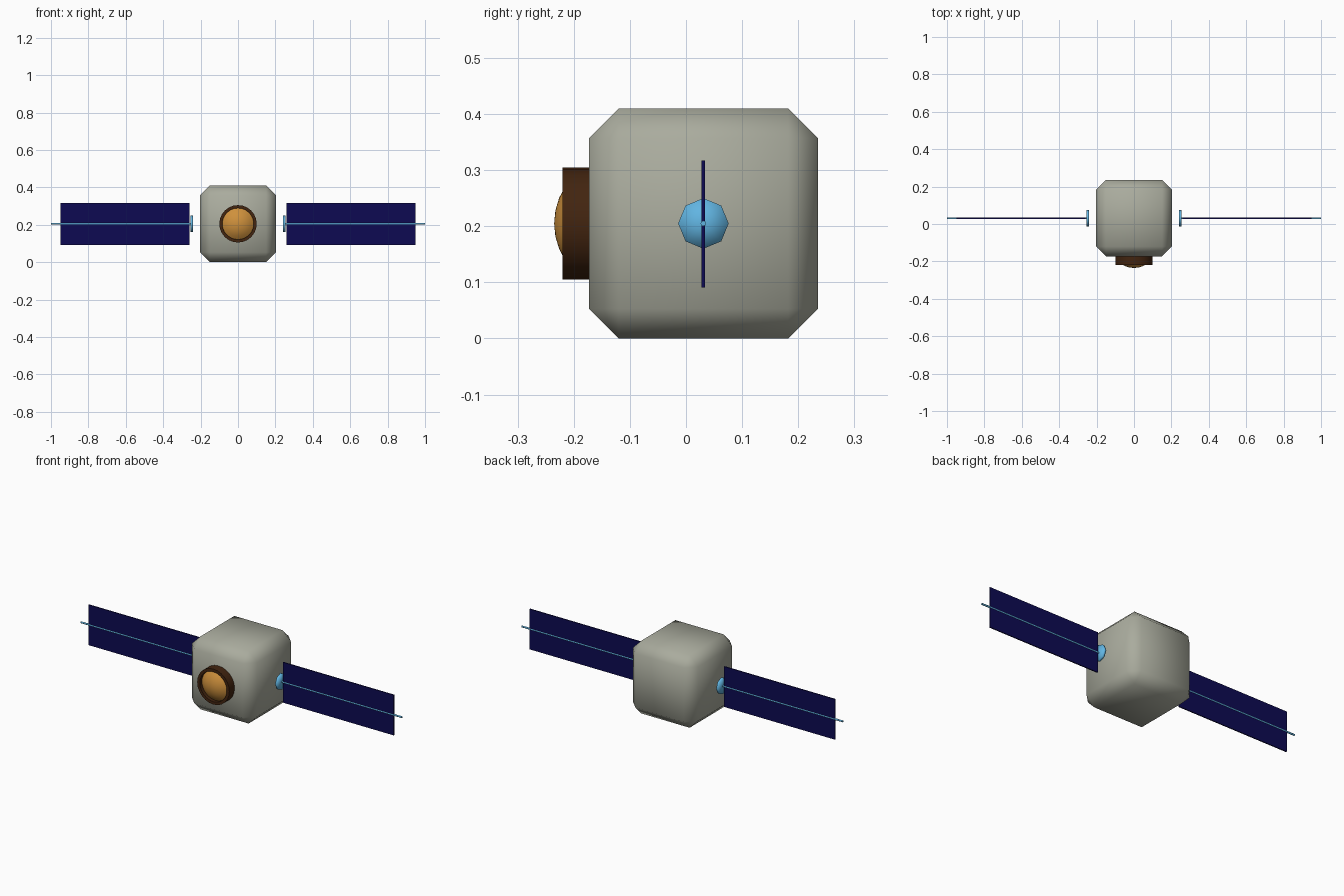
import bpy, bmesh, math
from mathutils import Matrix, Vector

if "Cube" in bpy.data.objects:
    bpy.data.objects.remove(bpy.data.objects["Cube"])

CY, CZ = 0.031, 0.205   # centre of the body


def material(name, rgb):
    m = bpy.data.materials.new(name)
    m.diffuse_color = (*rgb, 1)
    m.use_nodes = True
    m.node_tree.nodes["Principled BSDF"].inputs["Base Color"].default_value = m.diffuse_color
    return m


GREY = material("warm grey", (0.40, 0.41, 0.34))
BROWN = material("dark brown", (0.055, 0.018, 0.005))
GOLD = material("gold", (0.62, 0.28, 0.045))
BLUE = material("light blue", (0.12, 0.46, 0.76))
NAVY = material("navy", (0.004, 0.003, 0.085))


def finish(name, bm, mat, smooth=None):
    bmesh.ops.recalc_face_normals(bm, faces=bm.faces)
    me = bpy.data.meshes.new(name)
    bm.to_mesh(me)
    bm.free()
    me.materials.append(mat)
    ob = bpy.data.objects.new(name, me)
    bpy.context.collection.objects.link(ob)
    if smooth:
        bpy.ops.object.select_all(action='DESELECT')
        ob.select_set(True)
        bpy.context.view_layer.objects.active = ob
        bpy.ops.object.shade_smooth_by_angle(angle=math.radians(smooth))
    return ob


def box(name, size, centre, mat, bevel=0, smooth=None):
    bm = bmesh.new()
    bmesh.ops.create_cube(bm, size=1)
    bmesh.ops.scale(bm, vec=size, verts=bm.verts)
    if bevel:
        bmesh.ops.bevel(bm, geom=bm.edges[:], offset=bevel, segments=1,
                        affect='EDGES')
    bmesh.ops.translate(bm, vec=centre, verts=bm.verts)
    return finish(name, bm, mat, smooth)


def rod(name, x0, x1, radius, sides, mat, smooth):
    bm = bmesh.new()
    bmesh.ops.create_cone(bm, cap_ends=True, cap_tris=True, segments=sides,
                          radius1=radius, radius2=radius, depth=abs(x1 - x0))
    bmesh.ops.transform(bm, verts=bm.verts, matrix=Matrix.Translation(
        ((x0 + x1) / 2, CY, CZ)) @ Matrix.Rotation(math.pi / 2, 4, 'Y'))
    return finish(name, bm, mat, smooth)


def lathe_y(name, profile, sides, mat, smooth):
    """Spin (radius, y) points around the y axis through the body centre."""
    bm = bmesh.new()
    vs = [bm.verts.new((r, y, CZ)) for r, y in profile]
    es = [bm.edges.new(p) for p in zip(vs, vs[1:])]
    bmesh.ops.spin(bm, geom=vs + es, cent=(0, 0, CZ), axis=(0, 1, 0),
                   angle=math.tau, steps=sides)
    bmesh.ops.remove_doubles(bm, verts=bm.verts, dist=1e-5)
    return finish(name, bm, mat, smooth)


# Body with chamfered edges
box("body", (0.406, 0.408, 0.41), (0, CY, CZ), GREY, 0.053, 60)

# Lens housing and domed lens on the front
lathe_y("lens_housing", [(0.084, -0.165), (0.084, -0.22), (0.1, -0.22),
                         (0.1, -0.165), (0.084, -0.165)], 24, BROWN, 35)
R = 0.121
dome = [(R * math.sin(a), -0.235 + R * (1 - math.cos(a)))
        for a in (math.radians(t) for t in (0, 11, 22, 33, 44))]
lathe_y("lens", dome, 24, GOLD, 60)

# Solar wings on both sides
for side, s in (("right", 1), ("left", -1)):
    rod(side + "_hub", s * 0.241, s * 0.253, 0.045, 8, BLUE, 100)
    rod(side + "_spar", s * 0.25, s * 1.0, 0.005, 8, BLUE, 50)
    box(side + "_solar_panel", (0.69, 0.006, 0.227),
        (s * 0.605, CY, CZ - 0.001), NAVY)
